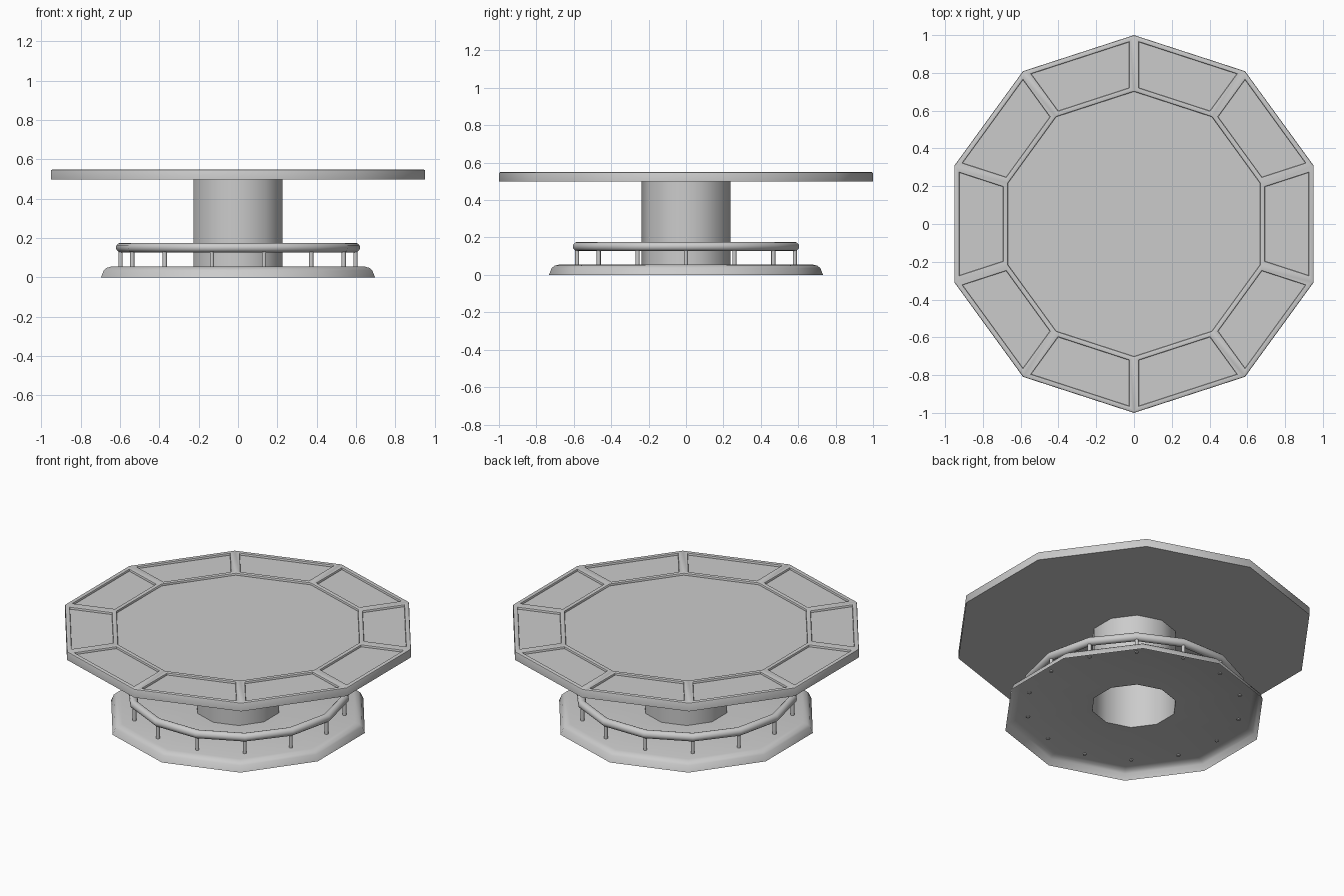
import bpy, bmesh
from math import sin, cos, tau, pi, radians

if "Cube" in bpy.data.objects:
    bpy.data.objects.remove(bpy.data.objects["Cube"])


def ring(bm, r, z, n=10, start=pi / 2):
    return [bm.verts.new((r * cos(start + tau * i / n), r * sin(start + tau * i / n), z))
            for i in range(n)]


def bridge(bm, a, b):
    n = len(a)
    return [bm.faces.new((a[i], a[(i + 1) % n], b[(i + 1) % n], b[i])) for i in range(n)]


def finish(bm, name, angle=40):
    me = bpy.data.meshes.new(name)
    bm.to_mesh(me)
    bm.free()
    ob = bpy.data.objects.new(name, me)
    bpy.context.collection.objects.link(ob)
    bpy.ops.object.select_all(action='DESELECT')
    ob.select_set(True)
    bpy.context.view_layer.objects.active = ob
    bpy.ops.object.shade_smooth_by_angle(angle=radians(angle))
    return ob


def lathe(name, profile):
    # open ten-sided shell, profile listed from outside bottom to top
    bm = bmesh.new()
    rings = [ring(bm, r, z) for r, z in profile]
    for a, b in zip(rings, rings[1:]):
        bridge(bm, a, b)
    return finish(bm, name)


# Tabletop: ten-sided slab with sunken centre and ten sunken tray panels
TOP, BOTTOM, DEPTH = 0.549, 0.498, 0.013
bm = bmesh.new()
low = ring(bm, 1.0, BOTTOM)
outer = ring(bm, 1.0, TOP)
inner = ring(bm, 0.701, TOP)
bm.faces.new(low[::-1])
bridge(bm, low, outer)
panels = bridge(bm, outer, inner)
centre = bm.faces.new(inner)
bm.normal_update()
bmesh.ops.inset_individual(bm, faces=panels, thickness=0.027, use_even_offset=True)
sunk = bmesh.ops.extrude_discrete_faces(bm, faces=panels + [centre])['faces']
bmesh.ops.translate(bm, vec=(0, 0, -DEPTH), verts=list({v for f in sunk for v in f.verts}))
bm.normal_update()
rims = [e for e in bm.edges
        if all(abs(v.co.z - TOP) < 1e-4 for v in e.verts)
        and any(abs(f.normal.z) < 0.1 for f in e.link_faces)]
bmesh.ops.bevel(bm, geom=rims, offset=0.007, segments=2, profile=0.5, affect='EDGES')
finish(bm, "tabletop")

# Pedestal column and hollow base plate
lathe("column", [(0.2375, 0.055), (0.2375, BOTTOM)])
lathe("base", [(0.733, 0), (0.718, 0.036), (0.703, 0.049), (0.675, 0.056), (0.2375, 0.056)])

# Foot rail: fourteen-sided ring carried by fourteen posts
N, R = 14, 0.597
bpy.ops.mesh.primitive_torus_add(major_segments=N, minor_segments=12, major_radius=R,
                                 minor_radius=0.024, location=(0, 0, 0.152))
rail = bpy.context.object
rail.name = "foot_rail"
bpy.ops.object.shade_smooth_by_angle(angle=radians(40))

for i in range(N):
    a = tau * i / N
    bpy.ops.mesh.primitive_cylinder_add(vertices=10, radius=0.011, depth=0.09,
                                        location=(R * cos(a), R * sin(a), 0.096))
    bpy.context.object.name = f"rail_post_{i + 1}"
    bpy.ops.object.shade_smooth_by_angle(angle=radians(40))
